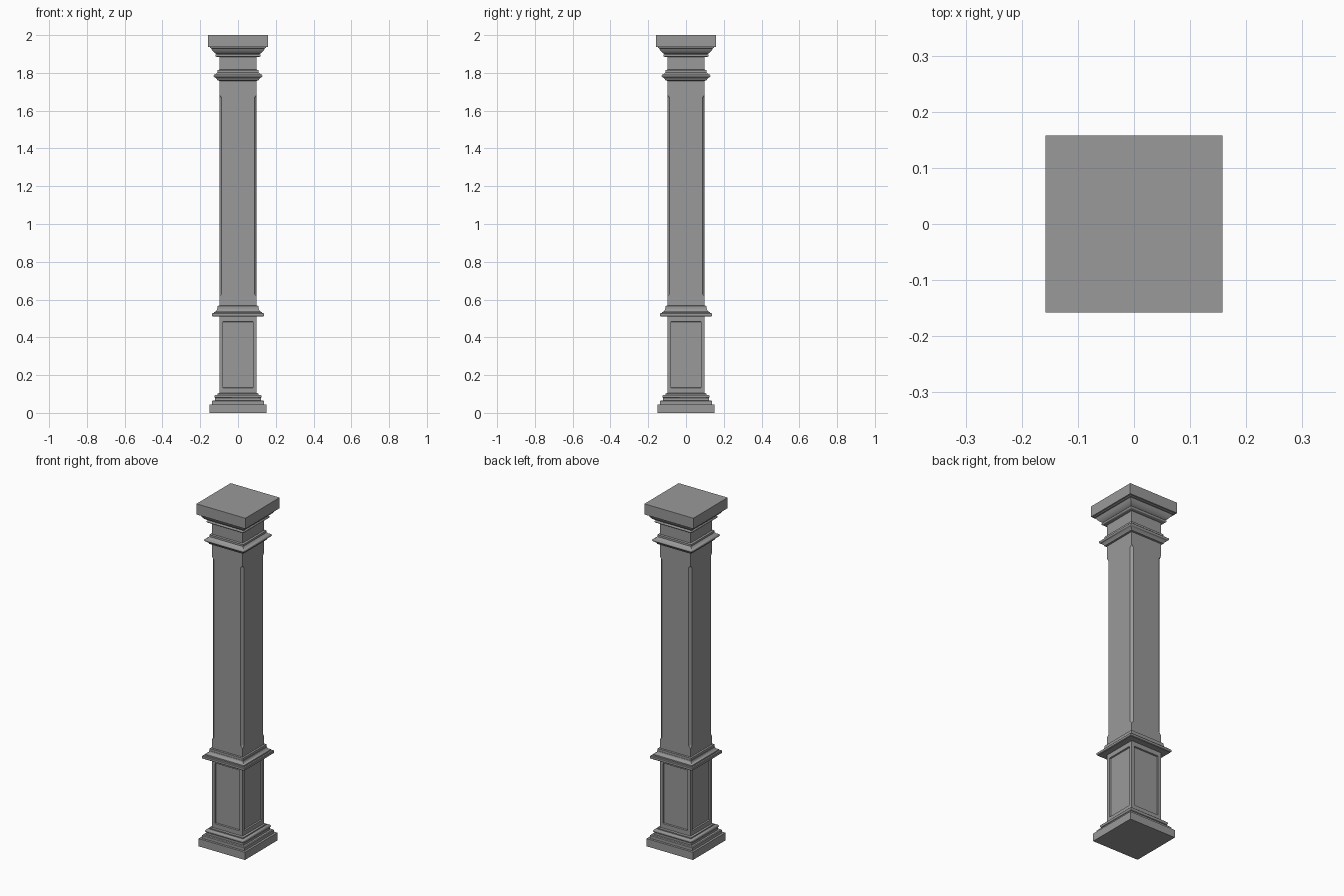
import bpy, bmesh
from math import sin, cos, radians

if "Cube" in bpy.data.objects:
    bpy.data.objects.remove(bpy.data.objects["Cube"])

# Dark grey finish
grey = bpy.data.materials.new("dark_grey")
grey.diffuse_color = (.32, .32, .32, 1)
grey.use_nodes = True
grey.node_tree.nodes["Principled BSDF"].inputs["Base Color"].default_value = grey.diffuse_color


def finish(name, bm):
    bmesh.ops.remove_doubles(bm, verts=bm.verts, dist=1e-5)
    bmesh.ops.recalc_face_normals(bm, faces=bm.faces)
    me = bpy.data.meshes.new(name)
    bm.to_mesh(me)
    bm.free()
    me.materials.append(grey)
    ob = bpy.data.objects.new(name, me)
    bpy.context.collection.objects.link(ob)
    return ob


def square_sweep(profile):
    """Stack square rings (half width, z, optional corner chamfer)."""
    bm = bmesh.new()
    rings = []
    for h, z, *c in profile:
        k = h - (c[0] if c else 0)
        pts = [(h, -k), (h, k), (k, h), (-k, h), (-h, k), (-h, -k), (-k, -h), (k, -h)]
        if not c:
            pts = [(h, -h), (h, h), (-h, h), (-h, -h)]
        rings.append([bm.verts.new((x, y, z)) for x, y in pts])
    n = len(rings[0])
    for a, b in zip(rings, rings[1:]):
        for i in range(n):
            j = (i + 1) % n
            bm.faces.new((a[i], a[j], b[j], b[i]))
    bm.faces.new(rings[0][::-1])
    bm.faces.new(rings[-1])
    bm.normal_update()
    return bm


def arc(h, z, rh, rz, a0, a1, steps=6):
    """Rounded run of profile points around (h, z)."""
    angles = [radians(a0 + (a1 - a0) * i / steps) for i in range(steps + 1)]
    return [(h + rh * cos(a), z + rz * sin(a)) for a in angles]


# Stepped base with rounded upper mouldings
base = [(.15, 0), (.15, .045), (.137, .045), (.137, .062), (.133, .066), (.121, .066), (.121, .078)]
base += arc(.117, .087, .008, .009, -90, 90)
base += [(.108, .096), (.108, .102), (.098, .106)]
finish("base_moulding", square_sweep(base))

# Pedestal with a sunken panel on each side
bm = square_sweep([(.099, .1), (.099, .515)])
for f in [f for f in bm.faces if abs(f.normal.z) < .5]:
    n = f.normal.copy()
    bmesh.ops.inset_region(bm, faces=[f], thickness=.026)
    for v in f.verts:
        v.co.z = .132 if v.co.z < .3 else .484
    bmesh.ops.inset_region(bm, faces=[f], thickness=.003)
    for v in f.verts:
        v.co -= n * .008
finish("panelled_pedestal", bm)

# Moulding between pedestal and shaft
middle = [(.098, .51), (.134, .51), (.137, .513), (.137, .525), (.134, .528), (.126, .528), (.126, .535)]
middle += arc(.126, .553, .016, .018, 270, 180)
middle += [(.108, .553), (.108, .566), (.098, .568)]
finish("middle_moulding", square_sweep(middle))

# Shaft with stopped corner chamfers
finish("shaft", square_sweep([(.099, .56, 0), (.099, .615, 0), (.099, .63, .012),
                              (.099, 1.67, .012), (.099, 1.685, 0), (.099, 1.9, 0)]))

# Collar moulding near the top
collar = [(.098, 1.758), (.109, 1.76), (.111, 1.766), (.12, 1.775)]
collar += arc(.121, 1.784, .008, .008, -90, 90)
collar += [(.117, 1.794), (.109, 1.803), (.109, 1.814), (.098, 1.817)]
finish("collar_moulding", square_sweep(collar))

# Flared capital under the slab
capital = [(.098, 1.883), (.113, 1.885)]
capital += arc(.113, 1.892, .007, .007, -90, 90)
capital += [(.12, 1.903), (.128, 1.909), (.137, 1.92), (.142, 1.93), (.148, 1.932), (.148, 1.942)]
finish("capital_moulding", square_sweep(capital))

# Top slab
finish("top_slab", square_sweep([(.158, 1.938), (.158, 2)]))

# Smooth the curved mouldings, keep corners sharp
for ob in bpy.context.collection.objects:
    ob.select_set("moulding" in ob.name)
    if "moulding" in ob.name:
        bpy.context.view_layer.objects.active = ob
bpy.ops.object.shade_smooth_by_angle(angle=radians(35))
